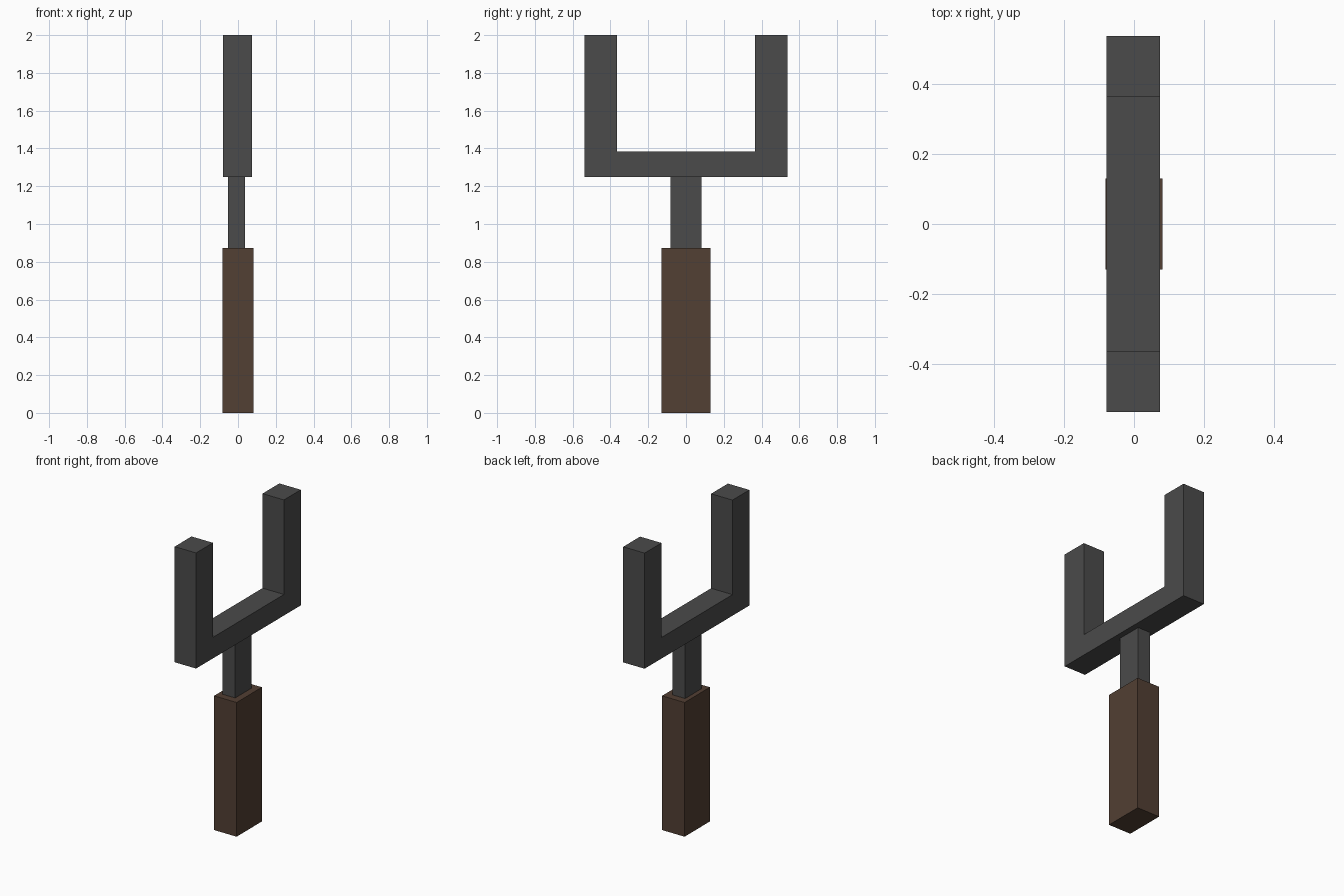
import bpy

if "Cube" in bpy.data.objects:
    bpy.data.objects.remove(bpy.data.objects["Cube"])


def material(name, color):
    mat = bpy.data.materials.new(name)
    mat.diffuse_color = (*color, 1)
    mat.use_nodes = True
    mat.node_tree.nodes["Principled BSDF"].inputs["Base Color"].default_value = mat.diffuse_color
    return mat


def extrude_profile(name, profile, x0, x1, mat):
    """Extrude a closed (y, z) outline along x into a solid."""
    n = len(profile)
    verts = [(x, y, z) for x in (x0, x1) for y, z in profile]
    faces = [tuple(reversed(range(n))), tuple(range(n, 2 * n))]
    faces += [(i, (i + 1) % n, n + (i + 1) % n, n + i) for i in range(n)]
    mesh = bpy.data.meshes.new(name)
    mesh.from_pydata(verts, [], faces)
    mesh.materials.append(mat)
    obj = bpy.data.objects.new(name, mesh)
    bpy.context.collection.objects.link(obj)
    return obj


def box_profile(half_y, z0, z1):
    return [(-half_y, z0), (half_y, z0), (half_y, z1), (-half_y, z1)]


metal = material("dark_metal", (0.07, 0.07, 0.07))
wood = material("dark_wood", (0.085, 0.05, 0.033))

# Handle grip
extrude_profile("handle", box_profile(0.13, 0, 0.873), -0.081, 0.081, wood)

# Neck between grip and fork
extrude_profile("neck", box_profile(0.083, 0.873, 1.248), -0.052, 0.038, metal)

# U-shaped fork: half outline mirrored across y
half = [(0.538, 1.248), (0.538, 2.0), (0.365, 2.0), (0.365, 1.385)]
fork = half + [(-y, z) for y, z in reversed(half)]
extrude_profile("fork", fork, -0.079, 0.075, metal)
